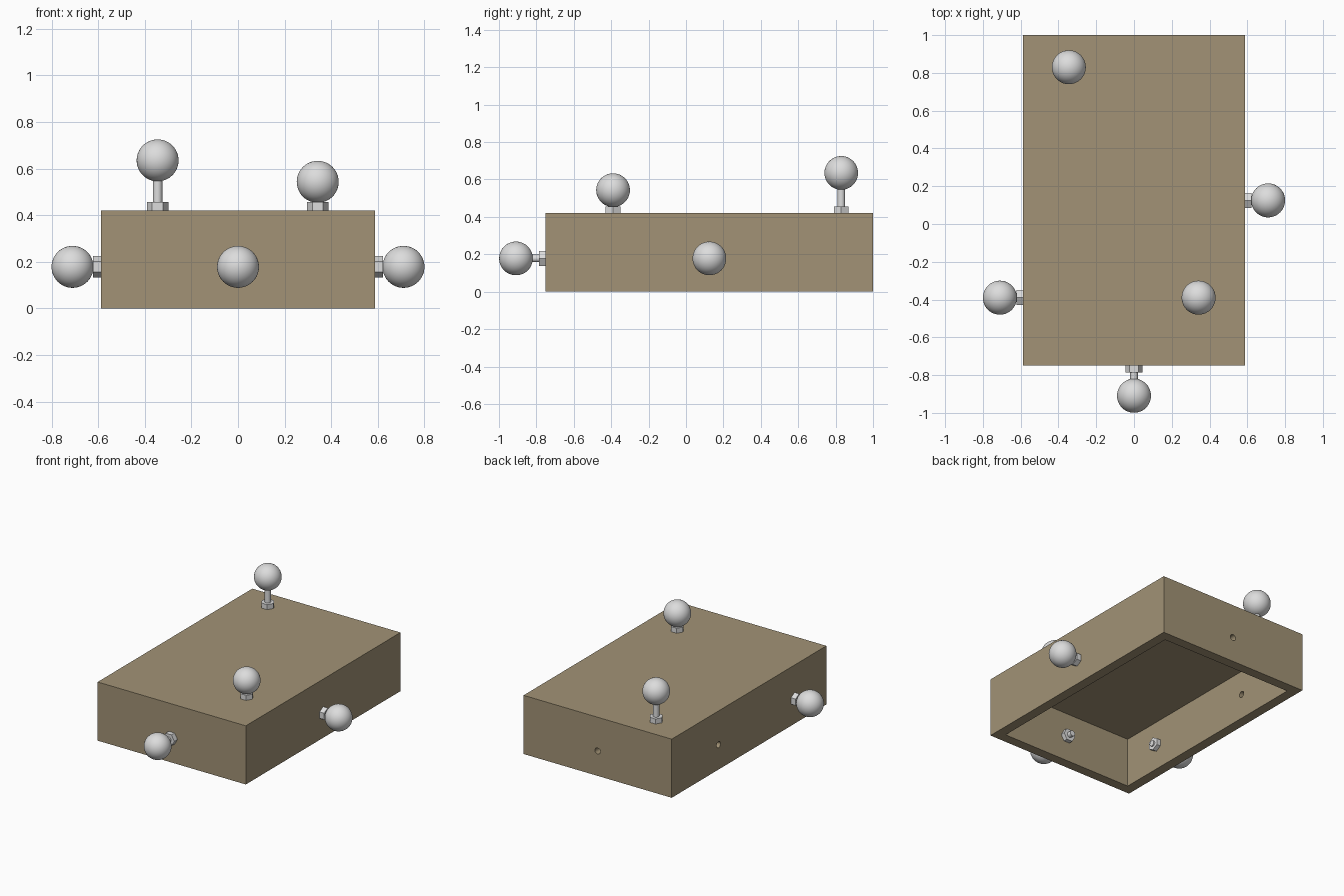
import bpy
from mathutils import Vector, Matrix

cube = bpy.data.objects.get("Cube")
if cube:
    bpy.data.objects.remove(cube, do_unlink=True)


def make_material(name, rgb):
    mat = bpy.data.materials.new(name)
    mat.use_nodes = True
    mat.diffuse_color = (*rgb, 1)
    mat.node_tree.nodes["Principled BSDF"].inputs["Base Color"].default_value = (*rgb, 1)
    return mat


wood = make_material("tan wood", (0.36, 0.29, 0.18))
steel = make_material("light steel", (0.72, 0.72, 0.72))

HALF_WIDTH, FRONT, BACK, HEIGHT = 0.587, -0.75, 1.0, 0.42
WALL = 0.07
BOLT_Z = 0.178


def finish(name, mat, smooth=False):
    obj = bpy.context.object
    obj.name = name
    obj.data.materials.append(mat)
    if smooth:
        bpy.ops.object.shade_smooth_by_angle()
    return obj


def block(name, low, high):
    low, high = Vector(low), Vector(high)
    bpy.ops.mesh.primitive_cube_add(size=1, location=(low + high) / 2)
    bpy.context.object.scale = high - low
    bpy.ops.object.transform_apply(location=False, rotation=False, scale=True)
    return finish(name, wood)


def rod(name, frame, radius, start, end, sides, mat):
    """Cylinder running along the frame's z axis from start to end."""
    bpy.ops.mesh.primitive_cylinder_add(vertices=sides, radius=radius, depth=end - start)
    bpy.context.object.matrix_world = frame @ Matrix.Translation((0, 0, (start + end) / 2))
    return finish(name, mat, sides > 6)


def make_frame(origin, direction, corner):
    """Frame with z along the direction and y toward a nut corner."""
    z, y = Vector(direction), Vector(corner)
    axes = Matrix((y.cross(z), y, z)).transposed().to_4x4()
    return Matrix.Translation(origin) @ axes


def cut(target, cutter):
    cutter.hide_render = True
    mod = target.modifiers.new("cut", "BOOLEAN")
    mod.operation, mod.solver, mod.object = "DIFFERENCE", "EXACT", cutter
    bpy.context.view_layer.objects.active = target
    bpy.ops.object.modifier_apply(modifier=mod.name)
    bpy.data.objects.remove(cutter, do_unlink=True)


X, Y, Z = Vector((1, 0, 0)), Vector((0, 1, 0)), Vector((0, 0, 1))

# Box open at the bottom
box = block("box", (-HALF_WIDTH, FRONT, 0), (HALF_WIDTH, BACK, HEIGHT))
cut(box, block("cavity", (WALL - HALF_WIDTH, FRONT + WALL, -0.1),
               (HALF_WIDTH - WALL, BACK - WALL, HEIGHT - WALL)))

# Empty bolt holes in the back and the side
for origin, direction in (((0, BACK, BOLT_Z), Y), ((-HALF_WIDTH, 0.47, BOLT_Z), -X)):
    cut(box, rod("hole", make_frame(origin, direction, Z), 0.022,
                 -WALL - 0.05, 0.05, 16, wood))


# Ball studs, each clamped by a nut outside and a nut inside
def ball_stud(name, origin, direction, corner, reach, tail):
    frame = make_frame(origin, direction, corner)
    bpy.ops.mesh.primitive_uv_sphere_add(segments=40, ring_count=24, radius=0.09)
    bpy.context.object.matrix_world = frame @ Matrix.Translation((0, 0, reach))
    finish(name + "_ball", steel, True)
    rod(name + "_shank", frame, 0.02, -WALL - tail, reach, 20, steel)
    rod(name + "_outer_nut", frame, 0.046, 0, 0.036, 6, steel)
    rod(name + "_inner_nut", frame, 0.046, -WALL - 0.03, -WALL, 6, steel)


ball_stud("tall_top", (-0.345, 0.83, HEIGHT), Z, X, 0.215, 0.04)
ball_stud("short_top", (0.342, -0.39, HEIGHT), Z, X, 0.123, 0.04)
ball_stud("front", (0, FRONT, BOLT_Z), -Y, X, 0.159, 0.06)
ball_stud("left_side", (HALF_WIDTH, 0.125, BOLT_Z), X, Z, 0.123, 0.04)
ball_stud("right_side", (-HALF_WIDTH, -0.39, BOLT_Z), -X, Z, 0.123, 0.04)
